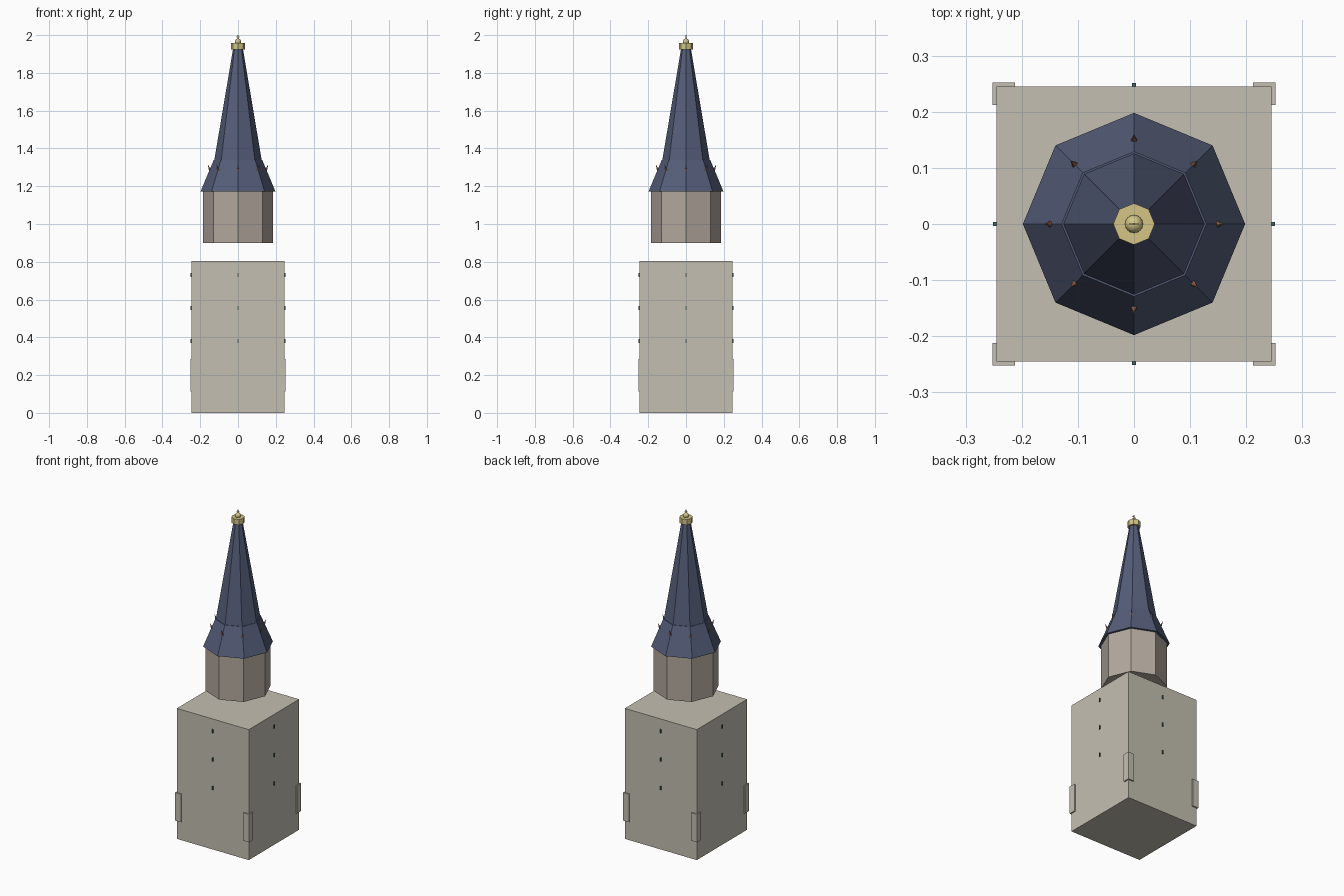
import bpy, math
from mathutils import Vector

if "Cube" in bpy.data.objects:
    bpy.data.objects.remove(bpy.data.objects["Cube"])


def mat(name, rgb):
    m = bpy.data.materials.new(name)
    m.diffuse_color = (*rgb, 1)
    m.use_nodes = True
    m.node_tree.nodes["Principled BSDF"].inputs["Base Color"].default_value = m.diffuse_color
    return m


STONE = mat("stone", (0.55, 0.52, 0.44))
DRUM = mat("drum_stone", (0.45, 0.39, 0.34))
SLATE = mat("slate", (0.09, 0.11, 0.19))
GOLD = mat("gold", (0.66, 0.56, 0.24))
COPPER = mat("copper", (0.42, 0.17, 0.10))
GLASS = mat("glass", (0.05, 0.13, 0.13))


def finish(name, m):
    o = bpy.context.object
    o.name = name
    o.data.materials.append(m)
    return o


def box(name, loc, size, m):
    bpy.ops.mesh.primitive_cube_add(size=1, location=loc)
    o = finish(name, m)
    o.scale = size
    return o


def frustum(name, r1, r2, z1, z2, m, n=8):
    bpy.ops.mesh.primitive_cone_add(vertices=n, radius1=r1, radius2=r2, depth=z2 - z1,
                                    location=(0, 0, (z1 + z2) / 2))
    return finish(name, m)


# Square tower with corner buttresses
box("tower_body", (0, 0, 0.402), (0.49, 0.49, 0.804), STONE)
for sx in (-1, 1):
    for sy in (-1, 1):
        box("corner_buttress", (sx * 0.2325, sy * 0.2325, 0.2), (0.04, 0.04, 0.172), STONE)

# Tiny windows, three on each face
for k in range(4):
    a = k * math.pi / 2
    for z in (0.38, 0.555, 0.73):
        o = box("window", (0.246 * math.cos(a), 0.246 * math.sin(a), z), (0.01, 0.007, 0.022), GLASS)
        o.rotation_euler.z = a

# Octagonal drum and two-stage spire
frustum("drum", 0.184, 0.184, 0.90, 1.18, DRUM)
frustum("roof_flare", 0.198, 0.129, 1.173, 1.338, SLATE)
frustum("spire", 0.126, 0.024, 1.335, 1.94, SLATE)

# Gilded cap, ball and cross
frustum("cap", 0.037, 0.037, 1.923, 1.957, GOLD)
bpy.ops.mesh.primitive_uv_sphere_add(segments=16, ring_count=8, radius=0.016, location=(0, 0, 1.966))
finish("ball", GOLD)
bpy.ops.object.shade_smooth()
box("cross_post", (0, 0, 1.985), (0.003, 0.003, 0.03), GOLD)
box("cross_bar", (0, 0, 1.990), (0.016, 0.003, 0.003), GOLD)

# Small copper spikes on the roof ridges
for k in range(8):
    a = k * math.pi / 4
    d = Vector((math.cos(a), math.sin(a), 0))
    base = d * 0.144 + Vector((0, 0, 1.275))
    tip = d * 0.160 + Vector((0, 0, 1.315))
    v = tip - base
    bpy.ops.mesh.primitive_cone_add(vertices=6, radius1=0.008, depth=v.length, location=(base + tip) / 2,
                                    rotation=v.to_track_quat('Z', 'Y').to_euler())
    finish("roof_spike", COPPER)
